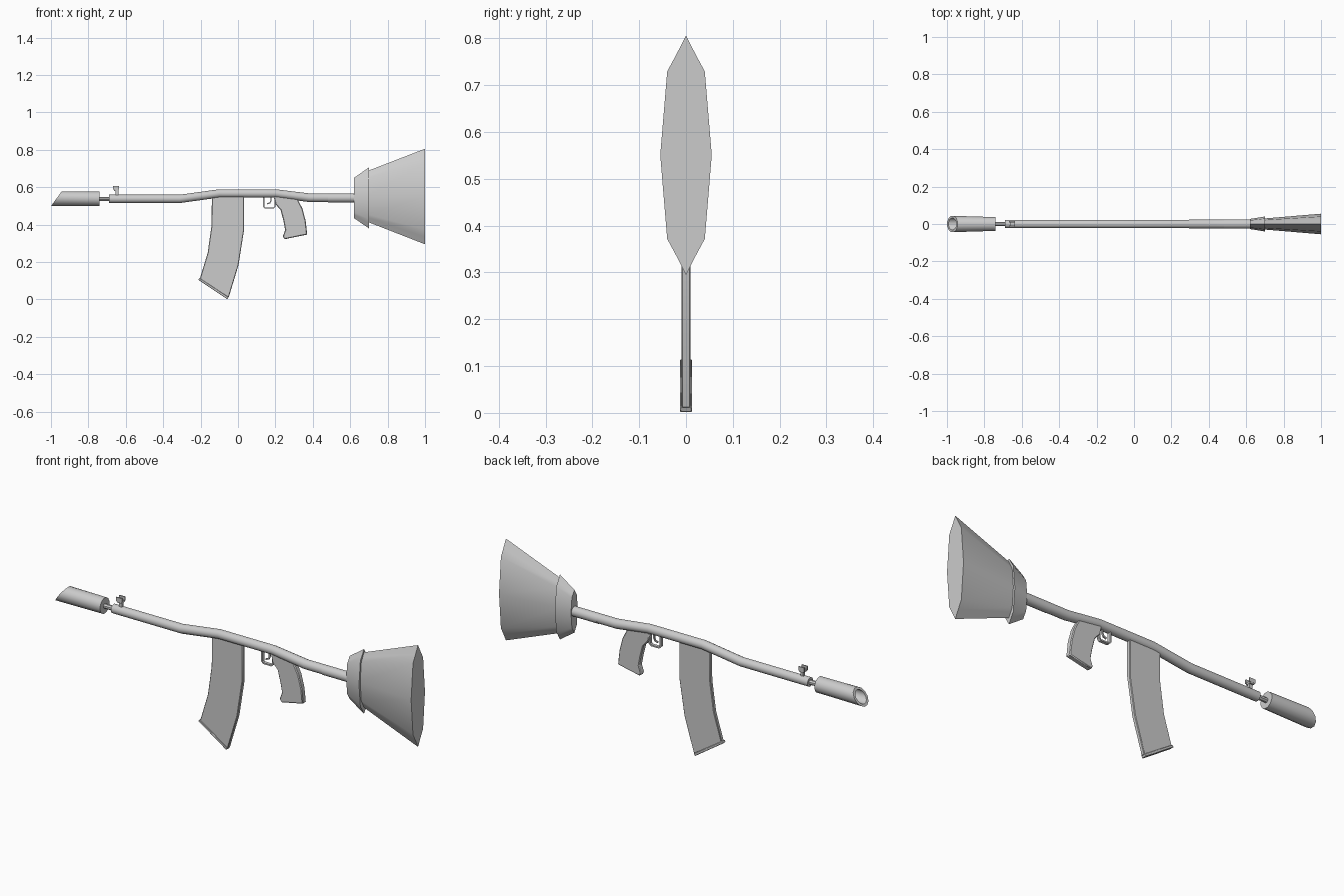
import bpy, bmesh, math
from mathutils import Vector

if "Cube" in bpy.data.objects:
    bpy.data.objects.remove(bpy.data.objects["Cube"])


def finish(name, bm, angle=35, bevel=0):
    bmesh.ops.recalc_face_normals(bm, faces=bm.faces)
    me = bpy.data.meshes.new(name)
    bm.to_mesh(me)
    bm.free()
    ob = bpy.data.objects.new(name, me)
    bpy.context.collection.objects.link(ob)
    if bevel:
        mod = ob.modifiers.new("Bevel", 'BEVEL')
        mod.width, mod.segments, mod.limit_method = bevel, 1, 'ANGLE'
    bpy.ops.object.select_all(action='DESELECT')
    ob.select_set(True)
    bpy.context.view_layer.objects.active = ob
    bpy.ops.object.shade_smooth_by_angle(angle=math.radians(angle))
    return ob


def loft(name, rings, angle=35):
    """Skin a list of equal-length rings and cap both ends."""
    bm = bmesh.new()
    vs = [[bm.verts.new(p) for p in r] for r in rings]
    n = len(vs[0])
    for a, b in zip(vs, vs[1:]):
        for i in range(n):
            bm.faces.new((a[i], a[(i + 1) % n], b[(i + 1) % n], b[i]))
    bm.faces.new(vs[0])
    bm.faces.new(vs[-1])
    return finish(name, bm, angle)


def circle(x, z, ry, rz=None, n=12, slant=0):
    """Ring around the x axis; slant leans its top towards +x."""
    rz = rz or ry
    out = []
    for i in range(n):
        a = 2 * math.pi * (i + 0.5) / n
        out.append((x + slant * rz * math.sin(a), ry * math.cos(a), z + rz * math.sin(a)))
    return out


def slab(name, pts, half, bevel=0.003):
    """Side profile (x, z) extruded evenly about y = 0."""
    bm = bmesh.new()
    f = bm.faces.new([bm.verts.new((x, -half, z)) for x, z in pts])
    ext = bmesh.ops.extrude_face_region(bm, geom=[f])['geom']
    bmesh.ops.translate(bm, vec=(0, 2 * half, 0),
                        verts=[v for v in ext if isinstance(v, bmesh.types.BMVert)])
    return finish(name, bm, 30, bevel)


def strip(pts, t):
    """Thicken an open (x, z) path into a closed profile."""
    left, right = [], []
    for i, p in enumerate(pts):
        a, b = Vector(pts[max(i - 1, 0)]), Vector(pts[min(i + 1, len(pts) - 1)])
        d = (b - a).normalized()
        nrm = Vector((-d.y, d.x)) * t / 2
        left.append(Vector(p) + nrm)
        right.append(Vector(p) - nrm)
    return [tuple(p) for p in left + right[::-1]]


def box(name, x, y, z, sx, sy, sz):
    bm = bmesh.new()
    bmesh.ops.create_cube(bm, size=1)
    for v in bm.verts:
        v.co = (x + v.co.x * sx, y + v.co.y * sy, z + v.co.z * sz)
    return finish(name, bm, 30)


# Bent handle tube
path = [(-0.69, 0.538, .023), (-0.31, 0.538, .023), (-0.10, 0.567, .023), (0.20, 0.567, .023),
        (0.38, 0.544, .024), (0.48, 0.544, .024), (0.48, 0.543, .025), (0.64, 0.543, .025)]
loft("handle_tube", [circle(x, z, r) for x, z, r in path])

# Thin neck and slanted hollow muzzle
loft("muzzle_neck", [circle(-0.76, 0.538, .012, n=8), circle(-0.68, 0.538, .012, n=8)])
loft("slanted_muzzle", [
    circle(-0.80, 0.539, .030),
    circle(-0.971, 0.539, .032, .030, slant=0.72),
    circle(-0.971, 0.539, .045, .040, slant=0.72),
    circle(-0.74, 0.539, .038, .040)], 40)

# Front sight
box("sight_post", -0.648, 0, 0.570, .016, .014, .036)
box("sight_base", -0.650, 0, 0.586, .024, .028, .010)
for s, side in ((-1, "left"), (1, "right")):
    box("sight_ear_" + side, -0.651, s * 0.012, 0.597, .032, .006, .020)

# Curved magazine with a slightly wider base plate
slab("magazine", [(-0.14, 0.555), (0.032, 0.555), (0.032, 0.37), (0.003, 0.185), (-0.05, 0.01),
                  (-0.205, 0.108), (-0.162, 0.25), (-0.141, 0.40)], 0.010)
slab("magazine_base", [(-0.212, 0.105), (-0.057, 0.001), (-0.051, 0.013), (-0.206, 0.115)],
     0.013, 0.002)

# Pistol grip
slab("grip", [(0.19, 0.555), (0.20, 0.51), (0.228, 0.478), (0.243, 0.42), (0.252, 0.372),
              (0.240, 0.338), (0.248, 0.322), (0.37, 0.347), (0.362, 0.42), (0.345, 0.485),
              (0.312, 0.55)], 0.014, 0.004)

# Trigger and guard
guard = [(0.137, 0.555), (0.137, 0.497), (0.145, 0.489), (0.190, 0.489), (0.198, 0.497),
         (0.198, 0.555)]
slab("trigger_guard", strip(guard, .007), 0.008, 0)
trig = [(0.176, 0.555), (0.177, 0.530), (0.171, 0.516), (0.156, 0.511)]
slab("trigger", strip(trig, .007), 0.004, 0)


# Brush head: pointed, flattened cross-sections
def diamond(x, bottom, top, w):
    mid, h = (bottom + top) / 2, (top - bottom) / 2
    right = [(0, 1), (.38, .84), (.73, .70), (1, 0), (.73, -.70), (.38, -.84), (0, -1)]
    left = [(-a, b) for a, b in right[-2:0:-1]]
    return [(x, a * w, mid + b * h) for a, b in right + left]


loft("brush_collar", [diamond(0.62, 0.435, 0.650, .027), diamond(0.70, 0.380, 0.706, .040)], 45)
loft("brush_head", [diamond(0.69, 0.416, 0.686, .029), diamond(1.0, 0.295, 0.806, .055)], 45)
